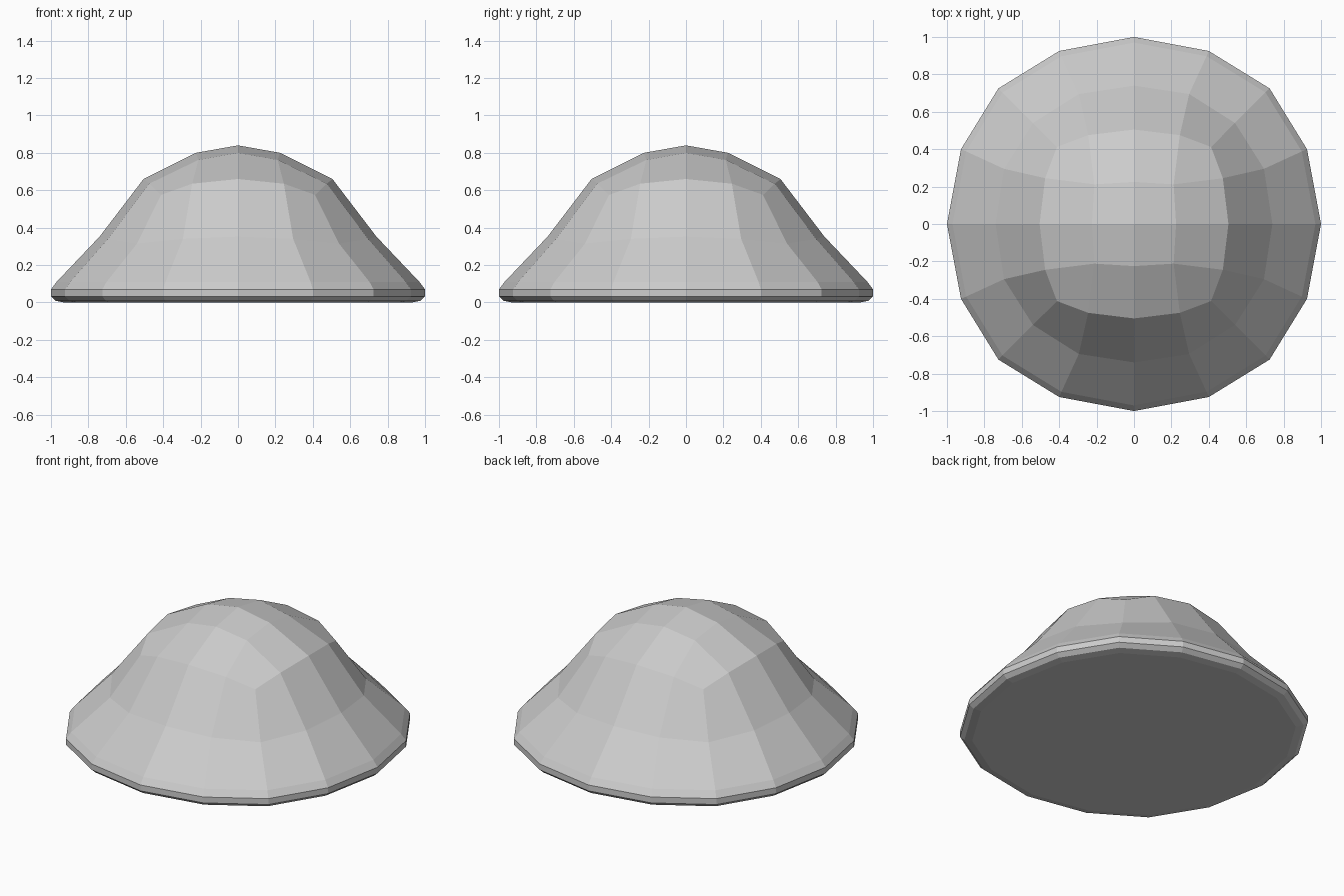
import bpy, bmesh

if "Cube" in bpy.data.objects:
    bpy.data.objects.remove(bpy.data.objects["Cube"])

bm = bmesh.new()


def ring(mid, side, corner):
    """16 vertices counter-clockwise from +x, fourfold symmetric.
    mid=(x,z), side=(x,y,z), corner=(xy,z)."""
    sx, sy, sz = side
    quarter = [(mid[0], 0, mid[1]), (sx, sy, sz),
               (corner[0], corner[0], corner[1]), (sy, sx, sz)]
    verts = []
    for q in range(4):
        for x, y, z in quarter:
            for _ in range(q):
                x, y = -y, x
            verts.append(bm.verts.new((x, y, z)))
    return verts


def rim(r, z):
    return ring((r, z), (0.925 * r, 0.4 * r, z), (0.725 * r, z))


# flared sides and rounded rim, bottom to top
rings = [rim(0.93, 0), rim(0.975, 0.009), rim(1, 0.032), rim(1, 0.07), rim(0.97, 0.11),
         ring((0.74, 0.352), (0.695, 0.295, 0.34), (0.54, 0.315)),
         ring((0.505, 0.66), (0.475, 0.245, 0.635), (0.412, 0.575))]
for lo, hi in zip(rings, rings[1:]):
    for i in range(16):
        j = (i + 1) % 16
        bm.faces.new((lo[i], lo[j], hi[j], hi[i]))
bm.faces.new(rings[0][::-1])

# domed crown: an inner square of 8 points plus the centre, laid out as a quad grid
top = rings[-1]
centre = bm.verts.new((0, 0, 0.84))
inner = []
for q in range(4):
    for x, y, z in ((0.225, 0, 0.80), (0.212, 0.212, 0.762)):
        for _ in range(q):
            x, y = -y, x
        inner.append(bm.verts.new((x, y, z)))
for q in range(4):
    a, b, c = inner[2 * q], inner[2 * q + 1], inner[(2 * q + 2) % 8]
    t = [top[(4 * q + k) % 16] for k in range(5)]
    bm.faces.new((centre, a, b, c))
    bm.faces.new((a, t[0], t[1], b))
    bm.faces.new((b, t[1], t[2], t[3]))
    bm.faces.new((b, t[3], t[4], c))

bmesh.ops.recalc_face_normals(bm, faces=bm.faces)
mesh = bpy.data.meshes.new("domed_mound")
bm.to_mesh(mesh)
bm.free()
bpy.context.collection.objects.link(bpy.data.objects.new("domed_mound", mesh))
